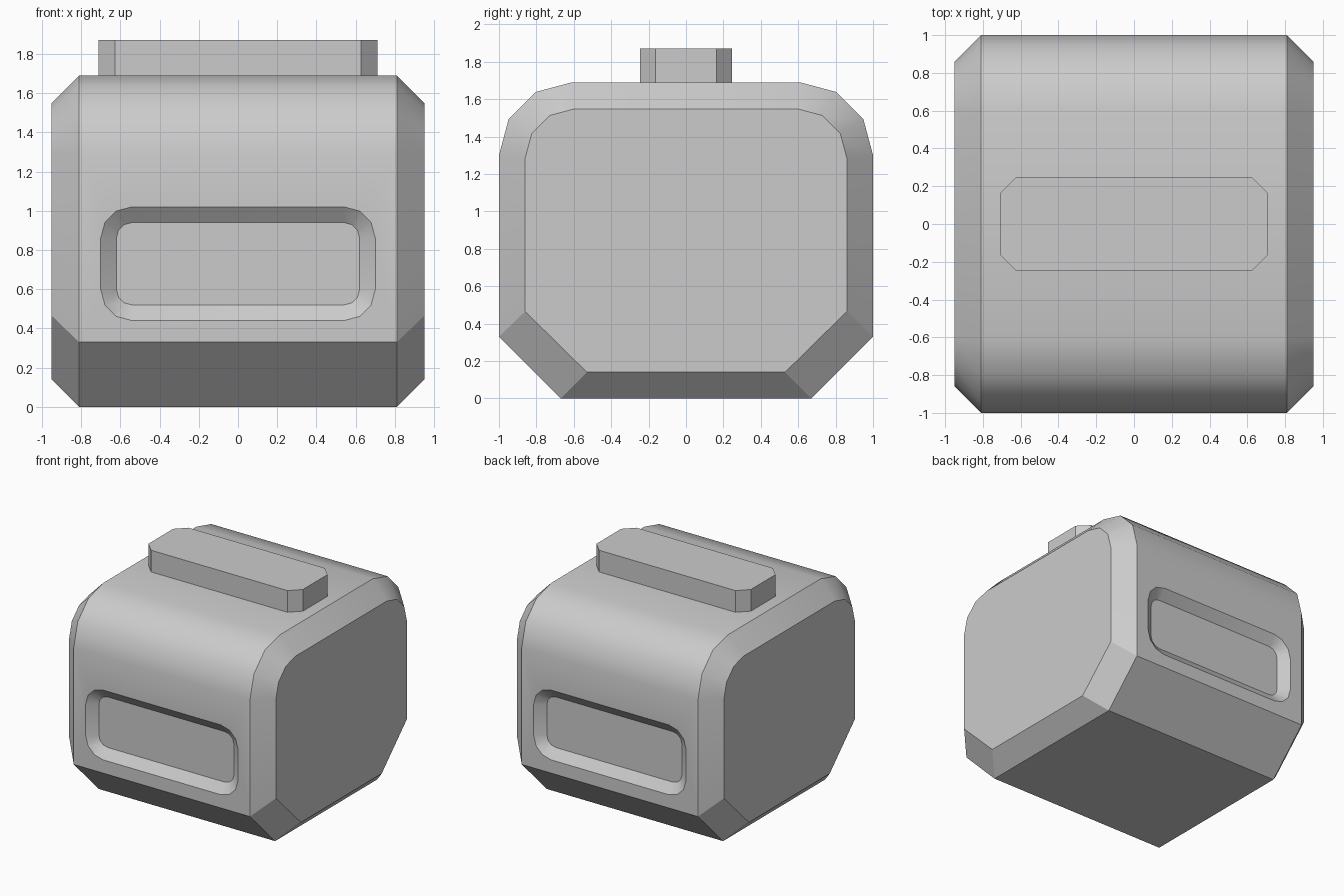
import bpy, bmesh
from math import sin, cos, pi, radians

default_cube = bpy.data.objects.get("Cube")
if default_cube:
    bpy.data.objects.remove(default_cube)

grey = bpy.data.materials.new("light grey")
grey.use_nodes = True
grey.diffuse_color = (0.6, 0.6, 0.6, 1)
grey.node_tree.nodes["Principled BSDF"].inputs["Base Color"].default_value = (0.6, 0.6, 0.6, 1)


def loft(name, rings):
    """Skin a closed solid through rings of equal point count."""
    bm = bmesh.new()
    rows = [[bm.verts.new(p) for p in ring] for ring in rings]
    n = len(rows[0])
    for a, b in zip(rows, rows[1:]):
        for i in range(n):
            j = (i + 1) % n
            bm.faces.new((a[i], a[j], b[j], b[i]))
    bm.faces.new(rows[0])
    bm.faces.new(rows[-1])
    bmesh.ops.recalc_face_normals(bm, faces=bm.faces)
    mesh = bpy.data.meshes.new(name)
    bm.to_mesh(mesh)
    bm.free()
    obj = bpy.data.objects.new(name, mesh)
    bpy.context.collection.objects.link(obj)
    mesh.materials.append(grey)
    return obj


def arc(cu, cv, r, start, steps=3):
    angles = [start + pi / 2 * i / steps for i in range(steps + 1)]
    return [(cu + r * cos(a), cv + r * sin(a)) for a in angles]


def body_ring(x, foot, base, hip, cu, cv, r):
    """Side outline: chamfered bottom corners, rounded top corners."""
    half = [(foot, base), (cu + r, hip)] + arc(cu, cv, r, 0)
    pts = half + [(-y, z) for y, z in reversed(half)]
    return [(x, y, z) for y, z in pts]


def recess_ring(y, r):
    """Rounded rectangle around fixed corner centres."""
    cx, low, high = 0.54, 0.60, 0.86
    pts = (arc(cx, high, r, 0) + arc(-cx, high, r, pi / 2)
           + arc(-cx, low, r, pi) + arc(cx, low, r, 3 * pi / 2))
    return [(x, y, z) for x, z in pts]


# Body with bevelled end caps
cap = (0.53, 0.14, 0.465, 0.597, 1.285, 0.263)
wall = (0.67, 0, 0.33, 0.61, 1.30, 0.39)
body = loft("body", [body_ring(-0.95, *cap), body_ring(-0.81, *wall),
                     body_ring(0.81, *wall), body_ring(0.95, *cap)])

# Sloped recesses, front and back
for side in (-1, 1):
    cutter = loft("recess_cutter", [recess_ring(side * 0.94, 0.08),
                                    recess_ring(side * 1.03, 0.20)])
    cutter.hide_render = True
    mod = body.modifiers.new("recess", "BOOLEAN")
    mod.operation = "DIFFERENCE"
    mod.solver = "EXACT"
    mod.object = cutter
    bpy.context.view_layer.objects.active = body
    bpy.ops.object.modifier_apply(modifier=mod.name)
    bpy.data.objects.remove(cutter)

# Smooth shading on the body, flat lower panels
bpy.ops.object.select_all(action="DESELECT")
body.select_set(True)
bpy.context.view_layer.objects.active = body
bpy.ops.object.shade_smooth_by_angle(angle=radians(30.5))
for face in body.data.polygons:
    if face.normal.z < -0.1 and face.center.z < 0.4:
        face.use_smooth = False

# Raised bar on top, corners cut
hx, hy, cut = 0.71, 0.245, 0.083
bar = [(hx, -hy + cut), (hx, hy - cut), (hx - cut, hy), (cut - hx, hy),
       (-hx, hy - cut), (-hx, cut - hy), (cut - hx, -hy), (hx - cut, -hy)]
loft("top_bar", [[(x, y, z) for x, y in bar] for z in (1.68, 1.87)])
